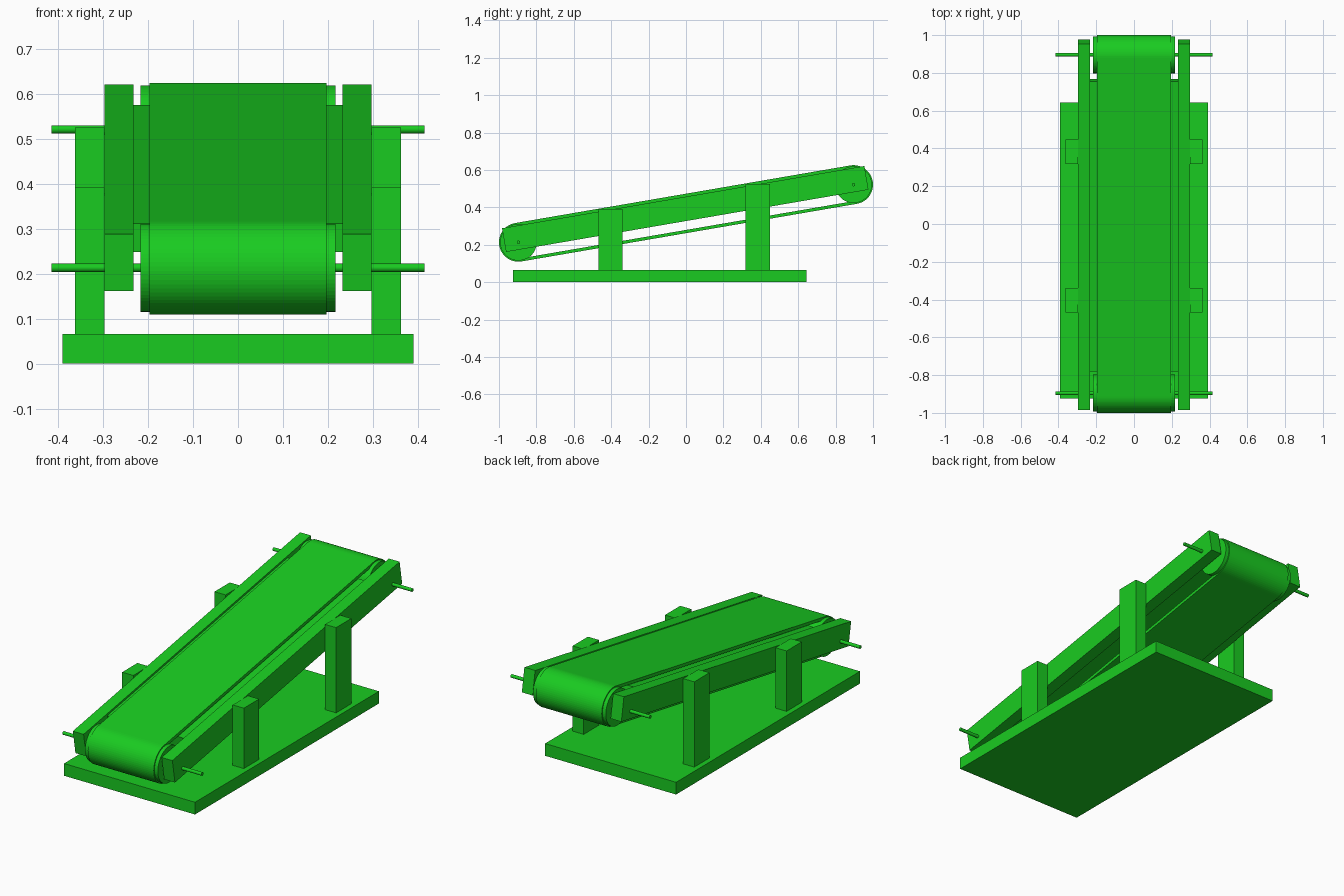
import bpy, bmesh, math
from mathutils import Matrix, Vector

if "Cube" in bpy.data.objects:
    bpy.data.objects.remove(bpy.data.objects["Cube"])

green = bpy.data.materials.new("green")
green.diffuse_color = (0.01, 0.6, 0.015, 1)
green.use_nodes = True
green.node_tree.nodes["Principled BSDF"].inputs["Base Color"].default_value = green.diffuse_color

MID_Z = 0.3675                      # centre of the tilted conveyor
HALF = 0.909                        # half distance between roller axes
TILT = math.radians(9.75)
FRAME = Matrix.Translation((0, 0, MID_Z)) @ Matrix.Rotation(TILT, 4, 'X')


def finish(name, bm, matrix=Matrix()):
    bmesh.ops.recalc_face_normals(bm, faces=bm.faces)
    me = bpy.data.meshes.new(name)
    bm.to_mesh(me)
    bm.free()
    me.materials.append(green)
    ob = bpy.data.objects.new(name, me)
    ob.matrix_world = matrix
    bpy.context.collection.objects.link(ob)
    return ob


def box(name, lo, hi, matrix=Matrix()):
    lo, hi = Vector(lo), Vector(hi)
    bm = bmesh.new()
    bmesh.ops.create_cube(bm, size=1, matrix=Matrix.Translation((lo + hi) / 2)
                          @ Matrix.Diagonal((*(hi - lo), 1)))
    return finish(name, bm, matrix)


def rod(name, radius, half_length, y, segments):
    bm = bmesh.new()
    bmesh.ops.create_cone(bm, cap_ends=True, segments=segments, radius1=radius,
                          radius2=radius, depth=2 * half_length,
                          matrix=Matrix.Translation((0, y, 0))
                          @ Matrix.Rotation(math.pi / 2, 4, 'Y'))
    return finish(name, bm, FRAME)


def belt(name, outer, inner, half_width, steps=32):
    # closed stadium-shaped band around both rollers
    bm = bmesh.new()
    rings = []
    for side in (1, -1):
        for i in range(steps + 1):
            a = math.pi * i / steps - (math.pi / 2 if side > 0 else -math.pi / 2)
            rings.append([bm.verts.new((x, side * HALF + r * math.cos(a), r * math.sin(a)))
                          for x, r in ((-half_width, outer), (half_width, outer),
                                       (half_width, inner), (-half_width, inner))])
    for i, ring in enumerate(rings):
        nxt = rings[(i + 1) % len(rings)]
        for k in range(4):
            m = (k + 1) % 4
            bm.faces.new((ring[k], ring[m], nxt[m], nxt[k]))
    return finish(name, bm, FRAME)


# Base plate
box("base_plate", (-0.391, -0.925, 0), (0.391, 0.643, 0.066))

# Side rails and upright legs, left and right
for side, s in (("left", -1), ("right", 1)):
    xa, xb = sorted((s * 0.233, s * 0.297))
    box(side + "_rail", (xa, -0.983, -0.04), (xb, 0.983, 0.0885), FRAME)
    xa, xb = sorted((s * 0.297, s * 0.363))
    for end, y, top in (("front", -0.404, 0.392), ("back", 0.383, 0.526)):
        box(f"{side}_{end}_leg", (xa, y - 0.065, 0.066), (xb, y + 0.065, top))

# Slider bed between the belt strands
box("slider_bed", (-0.233, -0.78, 0.014), (0.233, 0.78, 0.078), FRAME)

# Rollers with axles
for end, y in (("front", -HALF), ("back", HALF)):
    rod(end + "_roller", 0.098, 0.217, y, 64)
    rod(end + "_axle", 0.009, 0.415, y, 24)

# Conveyor belt
belt("conveyor_belt", 0.104, 0.087, 0.197)
